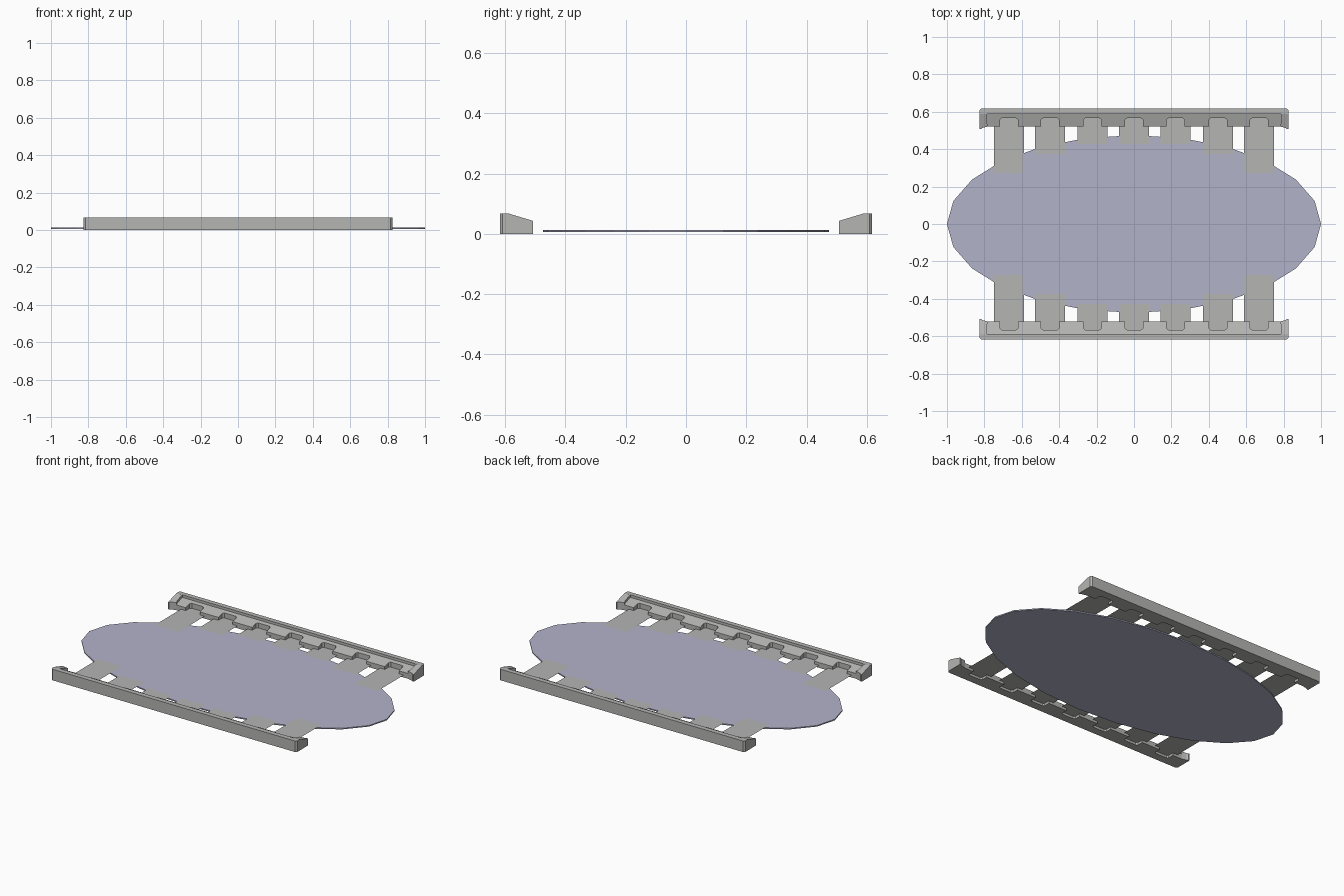
import bpy, bmesh, math

if "Cube" in bpy.data.objects:
    bpy.data.objects.remove(bpy.data.objects["Cube"])


def material(name, col):
    m = bpy.data.materials.new(name)
    m.diffuse_color = (*col, 1)
    m.use_nodes = True
    m.node_tree.nodes["Principled BSDF"].inputs["Base Color"].default_value = m.diffuse_color
    return m


grey = material("stone grey", (0.46, 0.46, 0.455))
lilac = material("pale lilac", (0.45, 0.45, 0.59))


def prism(name, pts, top, bottom, mat, mirror=""):
    """Extrude a plan outline; top is a function of y, bottom None = flat sheet."""
    bm = bmesh.new()
    up = [bm.verts.new((x, y, top(y))) for x, y in pts]
    bm.faces.new(up)
    if bottom is not None:
        lo = [bm.verts.new((x, y, bottom)) for x, y in pts]
        bm.faces.new(lo[::-1])
        n = len(pts)
        for i in range(n):
            j = (i + 1) % n
            bm.faces.new((up[j], up[i], lo[i], lo[j]))
        bmesh.ops.recalc_face_normals(bm, faces=bm.faces)
    elif bm.faces:
        bm.normal_update()
        for f in bm.faces:
            if f.normal.z < 0:
                f.normal_flip()
    me = bpy.data.meshes.new(name)
    bm.to_mesh(me)
    bm.free()
    me.materials.append(mat)
    ob = bpy.data.objects.new(name, me)
    bpy.context.collection.objects.link(ob)
    if mirror:
        md = ob.modifiers.new("mirror", 'MIRROR')
        md.use_axis = ("x" in mirror, "y" in mirror, False)
        md.use_clip = False
        md.use_mirror_merge = False
    return ob


# central oval plate, 24 sides
oval = [(math.cos(math.tau * i / 24), 0.475 * math.sin(math.tau * i / 24)) for i in range(24)]
prism("oval_plate", oval, lambda y: 0.013, 0.006, lilac)

# thin flat tabs reaching from each rail over the plate
tabs = {0.0: 0.427, 0.222: 0.427, 0.449: 0.375, 0.669: 0.272}
for i, (cx, y0) in enumerate(tabs.items()):
    w = 0.08
    outline = [(cx - w, y0), (cx + w, y0), (cx + w, 0.566), (cx - w, 0.566)]
    prism(f"tab_{i}", outline, lambda y: 0.0145, None, grey, "y" if cx == 0 else "xy")

# rail back wall with trimmed outer corners
prism("rail_back_wall",
      [(-0.825, 0.587), (0.825, 0.587), (0.825, 0.608), (0.816, 0.617),
       (-0.816, 0.617), (-0.825, 0.608)],
      lambda y: 0.067, 0.0, grey, "y")

# sloping rail end walls
prism("rail_end_wall",
      [(0.785, 0.587), (0.785, 0.535), (0.778, 0.522), (0.81, 0.514),
       (0.818, 0.508), (0.825, 0.508), (0.825, 0.587)],
      lambda y: 0.043 + (y - 0.508) * 0.3, 0.0, grey, "xy")

# notched inner ledge
edge = [(-0.785, 0.522)]
for cx in sorted([-c for c in tabs if c] + list(tabs)):
    edge += [(cx - 0.048, 0.522), (cx - 0.048, 0.558), (cx - 0.038, 0.566),
             (cx + 0.038, 0.566), (cx + 0.048, 0.558), (cx + 0.048, 0.522)]
edge += [(0.785, 0.522), (0.785, 0.587), (-0.785, 0.587)]
prism("rail_ledge", edge, lambda y: 0.032 + (y - 0.522) * 0.3, 0.0, grey, "y")
